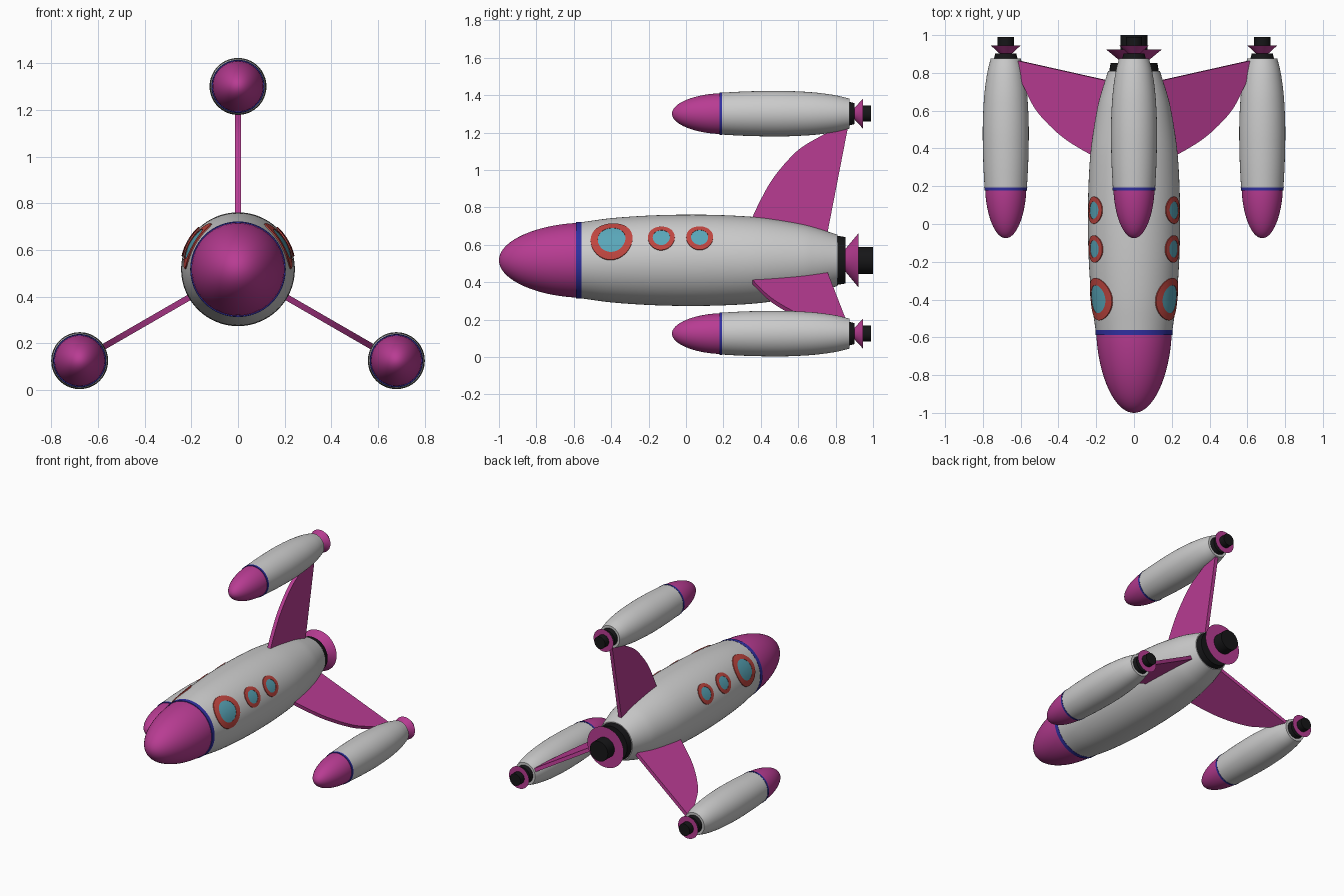
import bpy, bmesh, math
from mathutils import Vector

if "Cube" in bpy.data.objects:
    bpy.data.objects.remove(bpy.data.objects["Cube"])

CZ = 0.517      # height of the main axis
ARM = 0.784     # distance from main axis to pod axis
SEG = 64


def material(name, rgb):
    m = bpy.data.materials.new(name)
    m.diffuse_color = (*rgb, 1)
    m.use_nodes = True
    m.node_tree.nodes["Principled BSDF"].inputs["Base Color"].default_value = m.diffuse_color
    return m


MAGENTA = material("magenta", (0.48, 0.045, 0.29))
BLACK = material("black", (0.008, 0.008, 0.009))
BLUE = material("blue", (0.03, 0.03, 0.36))
RED = material("red", (0.52, 0.06, 0.05))
GLASS = material("glass", (0.1, 0.38, 0.48))


def finish(name, bm, mat=None, loc=(0, 0, 0), smooth=True):
    bmesh.ops.remove_doubles(bm, verts=bm.verts, dist=1e-5)
    bmesh.ops.recalc_face_normals(bm, faces=bm.faces)
    me = bpy.data.meshes.new(name)
    bm.to_mesh(me)
    bm.free()
    ob = bpy.data.objects.new(name, me)
    ob.location = loc
    bpy.context.collection.objects.link(ob)
    if mat:
        me.materials.append(mat)
    if smooth:
        bpy.ops.object.select_all(action='DESELECT')
        ob.select_set(True)
        bpy.context.view_layer.objects.active = ob
        bpy.ops.object.shade_smooth_by_angle(angle=math.radians(35))
    return ob


def lathe(name, profile, mat, loc):
    """Spin (y, radius) points around the y axis."""
    bm = bmesh.new()
    vs = [bm.verts.new((r, y, 0)) for y, r in profile]
    es = [bm.edges.new(p) for p in zip(vs, vs[1:])]
    bmesh.ops.spin(bm, geom=vs + es, cent=(0, 0, 0), axis=(0, 1, 0),
                   angle=2 * math.pi, steps=SEG)
    return finish(name, bm, mat, loc)


def curve(pts, n=5):
    """Catmull-Rom curve through 2D points."""
    p = [Vector(q) for q in pts]
    p = [2 * p[0] - p[1]] + p + [2 * p[-1] - p[-2]]
    out = []
    for a, b, c, d in zip(p, p[1:], p[2:], p[3:]):
        for i in range(n):
            t = i / n
            out.append(0.5 * (2 * b + (c - a) * t + (2 * a - 5 * b + 4 * c - d) * t * t
                              + (3 * b - a - 3 * c + d) * t ** 3))
    return [tuple(q) for q in out] + [tuple(p[-2])]


def nose(tip, base, radius, n=18):
    pts = []
    for i in range(n + 1):
        t = math.sin(math.pi / 2 * i / n)
        pts.append((base + (tip - base) * t, radius * math.sqrt(max(0, 1 - t ** 1.8))))
    return pts


def cylinder(y0, y1, r0, r1):
    return [(y0, 0), (y0, r0), (y1, r1), (y1, 0)]


def rocket(prefix, loc, tip, base, band, hull, collar, flare, nozzle):
    r = hull[0][1]
    lathe(prefix + "_nose", nose(tip, base, r - 0.003), MAGENTA, loc)
    lathe(prefix + "_band", [(base - band, r - 0.006), (base - band, r + 0.001),
                             (base, r + 0.002), (base, r - 0.006)], BLUE, loc)
    lathe(prefix + "_hull", hull + [(hull[-1][0], 0)], None, loc)
    lathe(prefix + "_collar", cylinder(*collar), BLACK, loc)
    lathe(prefix + "_flare", cylinder(*flare), MAGENTA, loc)
    lathe(prefix + "_nozzle", cylinder(*nozzle), BLACK, loc)


# main body
body = curve([(-0.565, 0.203), (-0.4, 0.225), (-0.2, 0.239), (0, 0.244), (0.2, 0.241),
              (0.4, 0.228), (0.6, 0.197), (0.7, 0.172), (0.81, 0.137)])
rocket("body", (0, 0, CZ), -1, -0.56, 0.028, body, (0.805, 0.852, 0.132, 0.124),
       (0.85, 0.923, 0.058, 0.146), (0.9, 1.0, 0.072, 0.072))

# pods and the fins that carry them
pod = curve([(0.19, 0.112), (0.3, 0.118), (0.4, 0.121), (0.5, 0.122), (0.6, 0.119),
             (0.7, 0.112), (0.8, 0.098), (0.875, 0.08)])
fin = curve([(0.35, 0.22), (0.4, 0.325), (0.46, 0.43), (0.54, 0.53), (0.62, 0.605),
             (0.74, 0.675)]) + [(0.8, 0.695), (0.866, 0.712), (0.755, 0.14), (0.4, 0.16)]
for side, deg in (("top", 90), ("right", -30), ("left", 210)):
    a = math.radians(deg)
    out = Vector((math.cos(a), 0, math.sin(a)))
    across = Vector((-out.z, 0, out.x))
    rocket(side + "_pod", (out.x * ARM, 0, CZ + out.z * ARM), -0.075, 0.192, 0.014, pod,
           (0.87, 0.902, 0.064, 0.056), (0.9, 0.946, 0.03, 0.08), (0.93, 0.99, 0.043, 0.043))
    bm = bmesh.new()
    f = bm.faces.new([bm.verts.new(out * r + Vector((0, y, 0)) - across * 0.013) for y, r in fin])
    ext = bmesh.ops.extrude_face_region(bm, geom=[f])
    bmesh.ops.translate(bm, vec=across * 0.026,
                        verts=[v for v in ext["geom"] if isinstance(v, bmesh.types.BMVert)])
    finish(side + "_fin", bm, MAGENTA, (0, 0, CZ))


def hull_radius(y):
    for (y0, r0), (y1, r1) in zip(body, body[1:]):
        if y0 <= y <= y1:
            return r0 + (r1 - r0) * (y - y0) / (y1 - y0)


def window_part(name, yc, radii, lift, mat, sx):
    """Rings of a disc wrapped on the hull, facing 30 degrees upward."""
    c, s = math.cos(math.radians(30)), math.sin(math.radians(30))
    bm = bmesh.new()
    rings = []
    for r, h in zip(radii, lift):
        ring = []
        for i in range(40):
            t = 2 * math.pi * i / 40
            y, v = yc + r * math.cos(t), r * math.sin(t)
            d = math.sqrt((hull_radius(y) + h) ** 2 - v * v)
            ring.append(bm.verts.new((sx * (c * d - s * v), y, s * d + c * v)))
        rings.append(ring)
    for a, b in zip(rings, rings[1:]):
        for i in range(40):
            j = (i + 1) % 40
            bm.faces.new((a[i], a[j], b[j], b[i]))
    finish(name, bm, mat, (0, 0, CZ))


# portholes on both sides
for side, sx in (("right", 1), ("left", -1)):
    for n, (yc, ro, ri) in enumerate(((-0.398, 0.112, 0.074), (-0.132, 0.072, 0.046),
                                      (0.073, 0.072, 0.046)), 1):
        window_part(f"{side}_window_frame_{n}", yc, (ro, ro, (ro + ri) / 2, ri, ri),
                    (-0.003, 0.005, 0.005, 0.005, 0.001), RED, sx)
        window_part(f"{side}_window_glass_{n}", yc, (ri, ri * 0.75, ri * 0.5, ri * 0.25, 0),
                    (0.003,) * 5, GLASS, sx)
